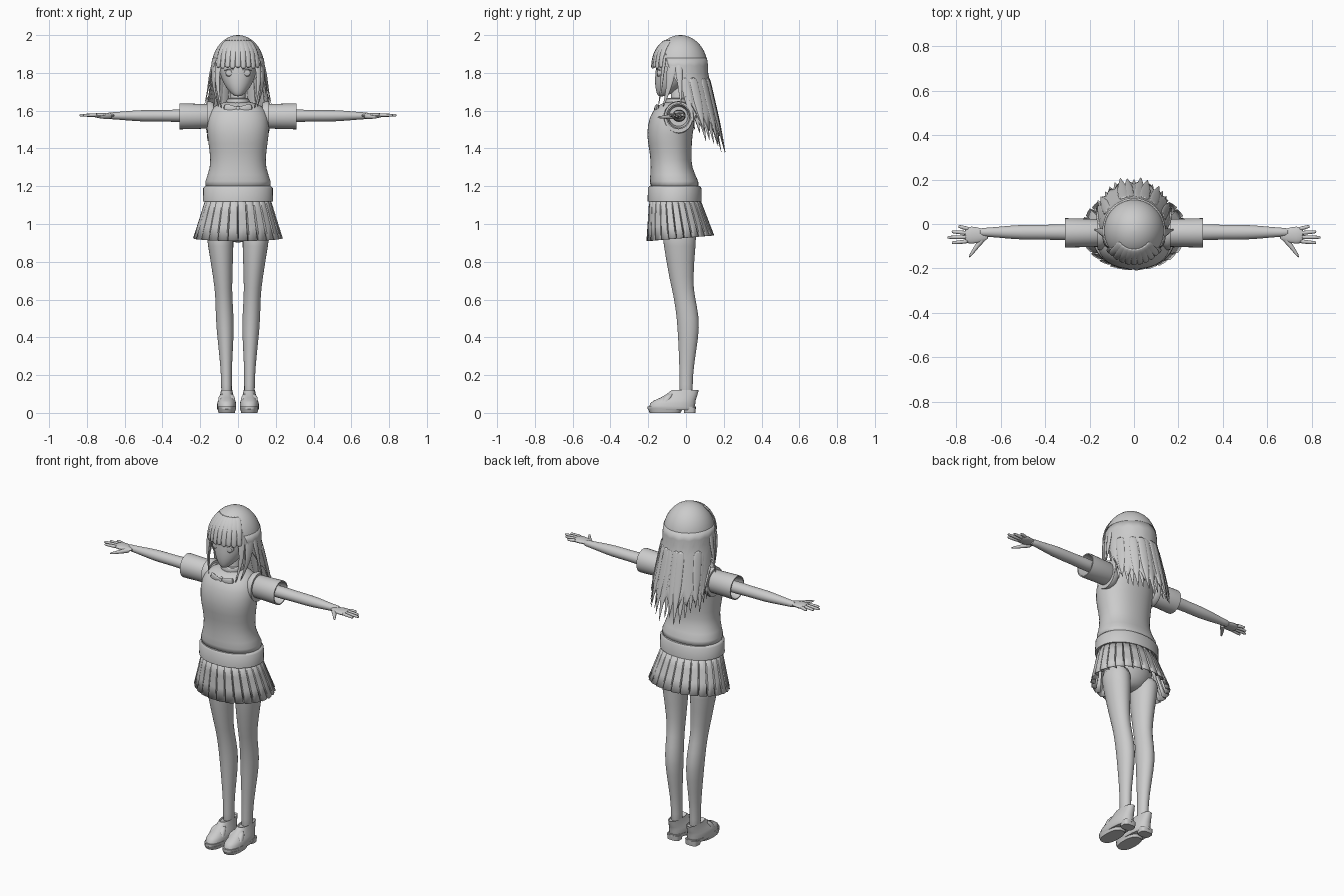
import bpy, bmesh, math, random
from mathutils import Vector

cube = bpy.data.objects.get("Cube")
if cube:
    bpy.data.objects.remove(cube)
random.seed(4)

grey = bpy.data.materials.new("plain grey")
grey.use_nodes = True
grey.diffuse_color = (.6, .6, .6, 1)
grey.node_tree.nodes["Principled BSDF"].inputs["Base Color"].default_value = grey.diffuse_color


def finish(name, bm, mirror=False, smooth=0, thickness=0, angle=50):
    """Turn a bmesh into a named, shaded object."""
    bmesh.ops.recalc_face_normals(bm, faces=bm.faces)
    mesh = bpy.data.meshes.new(name)
    bm.to_mesh(mesh)
    bm.free()
    mesh.materials.append(grey)
    part = bpy.data.objects.new(name, mesh)
    bpy.context.collection.objects.link(part)
    bpy.ops.object.select_all(action='DESELECT')
    part.select_set(True)
    bpy.context.view_layer.objects.active = part
    bpy.ops.object.shade_smooth_by_angle(angle=math.radians(angle))
    if thickness:
        part.modifiers.new("thickness", 'SOLIDIFY').thickness = thickness
    if mirror:
        part.modifiers.new("mirror", 'MIRROR')
    if smooth:
        subdivision = part.modifiers.new("smooth", 'SUBSURF')
        subdivision.levels = subdivision.render_levels = smooth


def bridge(bm, rows, closed=True):
    """Fill quads between neighbouring rows of vertices."""
    for lower, upper in zip(rows, rows[1:]):
        count = len(lower)
        for k in range(count if closed else count - 1):
            following = (k + 1) % count
            bm.faces.new((lower[k], lower[following], upper[following], upper[k]))


def loft(name, tubes, sides=16, power=1, mirror=False, smooth=1):
    """Skin lists of (centre, u, v) rings; a power under one squares them."""
    def curve(value):
        return math.copysign(abs(value) ** power, value)

    bm = bmesh.new()
    for rings in tubes:
        rows = []
        for centre, u, v in rings:
            turns = [math.tau * k / sides for k in range(sides)]
            rows.append([bm.verts.new(Vector(centre) + Vector(u) * curve(math.cos(turn))
                                      + Vector(v) * curve(math.sin(turn))) for turn in turns])
        bridge(bm, rows)
        bm.faces.new(rows[0])
        bm.faces.new(rows[-1])
    finish(name, bm, mirror, smooth)


def upright(profile, deep=1, shift=lambda z: 0):
    """Level rings from (height, centre y, half width)."""
    return [((shift(z), y, z), (r, 0, 0), (0, r * deep, 0)) for z, y, r in profile]


def sideways(profile, y, z, flat=1):
    """Rings along x from (x, half width) about a fixed line."""
    return [((x, y, z), (0, r, 0), (0, 0, r * flat)) for x, r in profile]


def taper(points, start, end, flat=1, across=(0, 0, 1)):
    """Tube through points whose radius changes evenly; flat squashes it."""
    points = [Vector(p) for p in points]
    last = len(points) - 1
    rings = []
    for i, point in enumerate(points):
        along = (points[min(i + 1, last)] - points[max(i - 1, 0)]).normalized()
        u = along.cross(Vector(across)).normalized()
        radius = start + (end - start) * i / last
        rings.append((point, u * radius, u.cross(along) * radius * flat))
    return rings


# Sweater, hem band, neck and collar
loft("sweater", [upright([(1.18, -.06, .18), (1.22, -.06, .18), (1.3, -.08, .145), (1.38, -.08, .15),
                          (1.47, -.09, .165), (1.57, -.07, .17), (1.63, -.06, .13), (1.65, -.05, .06)],
                         deep=.74)], sides=24, power=.9)
loft("hem_band", [upright([(1.12, -.06, .186), (1.19, -.06, .184), (1.2, -.06, .175)], deep=.77)],
     sides=40, power=.95, smooth=0)
loft("neck", [upright([(1.58, -.04, .05), (1.65, -.04, .04), (1.76, -.04, .04)])])
loft("collar", [upright([(1.62, -.05, .08), (1.67, -.05, .055), (1.67, -.05, .047), (1.62, -.05, .047)])],
     sides=20)

# Bow with two loops, two tails and a knot
loops = taper([(0, -.16, 1.61), (.03, -.165, 1.61), (.08, -.145, 1.615)], .008, .03, .35, (0, 1, 0))
tails = taper([(.005, -.16, 1.605), (.02, -.18, 1.575), (.03, -.19, 1.55)], .006, .015, .3, (0, 1, 0))
loft("bow", [loops, tails], sides=8, power=.7, mirror=True)
loft("bow_knot", [upright([(1.595, -.16, .013), (1.63, -.155, .013)])], sides=8, power=.6)

# Sleeves with hollow cuffs, and the knitted armhole trim
loft("sleeve", [sideways([(.1, .045), (.15, .062), (.3, .066), (.31, .066), (.31, .06), (.25, .05)],
                         y=-.04, z=1.57, flat=1.04)], sides=28, mirror=True, smooth=0)
loft("armhole_trim", [sideways([(.13, .07), (.15, .078), (.165, .075), (.165, .06)],
                               y=-.04, z=1.565, flat=1.1)], sides=28, mirror=True, smooth=0)

# Arms, palms and fingers
loft("arm", [sideways([(.2, .037), (.33, .037), (.4, .033), (.5, .035), (.58, .028), (.66, .02), (.7, .02)],
                      y=-.037, z=1.573, flat=.92)], mirror=True)
loft("palm", [sideways([(.65, .018), (.69, .033), (.73, .041), (.765, .036)], y=-.05, z=1.575, flat=.35)],
     mirror=True)
fingers = []
for k, reach in enumerate((.79, .82, .84, .82)):
    knuckle = Vector((.74, -.023 - .018 * k, 1.577))
    tip = Vector((reach, -.01 - .025 * k, 1.575))
    fingers.append(taper([knuckle, knuckle.lerp(tip, .5), knuckle.lerp(tip, .9), tip], .011, .006))
fingers.append(taper([(.67, -.055, 1.57), (.7, -.09, 1.567), (.745, -.155, 1.565)], .018, .006))
loft("fingers", fingers, sides=8, mirror=True)

# Pleated skirt, flaring and dropping toward the front
bm = bmesh.new()
pleats = 26
fold = [(0, -.05), (.1, .01), (.5, .02), (.93, .025)]
rows = []
for step in range(4):
    drop = step / 3
    row = []
    for pleat in range(pleats):
        for part, bulge in fold:
            turn = math.tau * (pleat + part) / pleats
            scale = 1 + bulge * (.5 + drop)
            row.append(bm.verts.new(((.17 + .06 * drop) * scale * math.sin(turn),
                                     -.06 + .03 * drop + (.133 + .04 * drop) * scale * math.cos(turn),
                                     1.135 + drop * (.015 * math.cos(turn) - .21))))
    rows.append(row)
bridge(bm, rows)
finish("pleated_skirt", bm, thickness=.004, angle=25)

# Hips and legs
loft("hips", [upright([(.9, -.03, .04), (.94, -.04, .12), (1.02, -.045, .15), (1.13, -.05, .15)], deep=.72)])
loft("leg", [upright([(1, -.035, .08), (.9, -.035, .07), (.7, -.025, .05), (.62, -.01, .045), (.5, .012, .049),
                      (.4, .012, .044), (.25, .003, .031), (.15, 0, .028), (.06, 0, .03)],
                     deep=1.25, shift=lambda z: .06 + .04 * z * z)], mirror=True)


# Shoes: sole, heel, upper and strap
def shoe_part(name, profile, deep, power):
    loft(name, [upright(profile, deep, lambda z: .06)], sides=24, power=power, mirror=True, smooth=0)


shoe_part("shoe_sole", [(.015, -.075, .047), (.02, -.075, .05), (.035, -.075, .05)], 2.55, .8)
shoe_part("shoe_heel", [(0, .02, .037), (.03, .02, .04)], .8, .6)
shoe_part("shoe_toe_tread", [(0, -.11, .043), (.02, -.11, .048)], 1.9, .8)
shoe_part("shoe_upper", [(.03, -.075, .05), (.05, -.07, .05), (.065, -.06, .046), (.08, -.04, .04),
                         (.1, -.02, .034), (.12, -.005, .03), (.11, 0, .027)], 2.4, .85)
shoe_part("shoe_strap", [(.06, -.11, .046), (.085, -.095, .042), (.1, -.08, .03)], .5, .6)

# Head and face
loft("head", [upright([(1.675, -.13, .015), (1.69, -.115, .036), (1.72, -.095, .062), (1.77, -.065, .092),
                       (1.85, -.04, .107), (1.92, -.04, .1), (1.96, -.04, .06)], deep=1.1)], sides=24)
loft("nose", [taper([(0, -.145, 1.78), (0, -.16, 1.755), (0, -.155, 1.745)], .004, .009)], sides=8)
loft("eye", [taper([(.046, -.12, 1.8), (.046, -.145, 1.8), (.048, -.155, 1.8)], .022, .02)], mirror=True)
loft("eyelash", [taper([(.02, -.158, 1.815), (.045, -.156, 1.825), (.075, -.136, 1.81)], .003, .003)],
     sides=6, mirror=True)
loft("mouth", [taper([(x, -.158 + abs(x) / 4, 1.71) for x in (-.018, 0, .018)], .003, .003)], sides=6)


def hair_shape(z):
    """Centre y, x radius and y radius: a dome that flares into a long fall."""
    dip = max(0, 1.8 - z)
    dome = math.sqrt(max(.001, 1 - max(0, (z - 1.83) / .17) ** 2))
    return -.03 + .2 * dip, .14 * dome + .12 * dip, .145 * dome + .03 * dip


def hair(angle, z, out=0):
    """Point on the hair surface; angle zero is the back."""
    y, rx, ry = hair_shape(z)
    return Vector(((rx + out) * math.sin(angle), y + (ry + out) * math.cos(angle), z))


def lock(angle, top, tip, width, out=0, blunt=0, steps=6):
    """Flat strand lying on the hair surface."""
    side = Vector((math.cos(angle), -math.sin(angle), 0))
    away = Vector((math.sin(angle), math.cos(angle), 0))
    rings = []
    for i in range(steps + 1):
        t = i / steps
        half = width * max(blunt, min(1, 2 * (1 - t) + .03))
        rings.append((hair(angle, top + (tip - top) * t, out), side * half, away * min(.007, half * .4)))
    return rings


# Hair dome
dome_rings = []
for step in range(10):
    height = 1.83 + .17 * math.sin(step / 9 * math.pi / 2)
    y, rx, ry = hair_shape(height)
    dome_rings.append(((0, y, height), (rx, 0, 0), (0, ry, 0)))
loft("hair_dome", [dome_rings], sides=40, smooth=0)

# Long back sheet with a notched edge
bm = bmesh.new()
columns, rows = 60, []
for step in range(10):
    t = step / 9
    row = []
    for column in range(columns + 1):
        s = 2 * column / columns - 1
        edge = 1.46 + .07 * s * s + .07 * abs(column % 6 - 3) / 3
        row.append(bm.verts.new(hair(s * math.radians(122 - 45 * t), 1.88 + (edge - 1.88) * t, .002)))
    rows.append(row)
bridge(bm, rows, closed=False)
finish("hair_back", bm, thickness=.008)

# Loose pointed strands over and under the sheet
strands = []
for k in range(-9, 10):
    s = k / 9
    edge = 1.36 + .13 * s * s + random.uniform(-.01, .05)
    strands.append(lock(s * math.radians(84), 1.78, edge, .025, random.uniform(-.008, .003)))
loft("hair_strands", strands, sides=8)

# Fringe, face-framing locks and side wisps
loft("fringe", [lock(math.pi + k * .2, 1.975, 1.825 - .005 * (k % 2), .018, .005, blunt=.8)
                for k in range(-4, 5)], sides=8)
loft("side_locks", [
    taper([(.09, -.11, 1.92), (.113, -.125, 1.8), (.11, -.13, 1.72), (.085, -.15, 1.6)],
          .026, .002, .4, (.5, -1, 0)),
    taper([(.115, -.06, 1.9), (.132, -.08, 1.8), (.13, -.09, 1.72), (.1, -.125, 1.61)],
          .042, .002, .35, (1, -.4, 0)),
    taper([(.13, -.04, 1.86), (.15, -.035, 1.78), (.16, -.03, 1.7), (.18, -.025, 1.62)],
          .025, .002, .4, (1, 0, 0))], sides=8, mirror=True)
